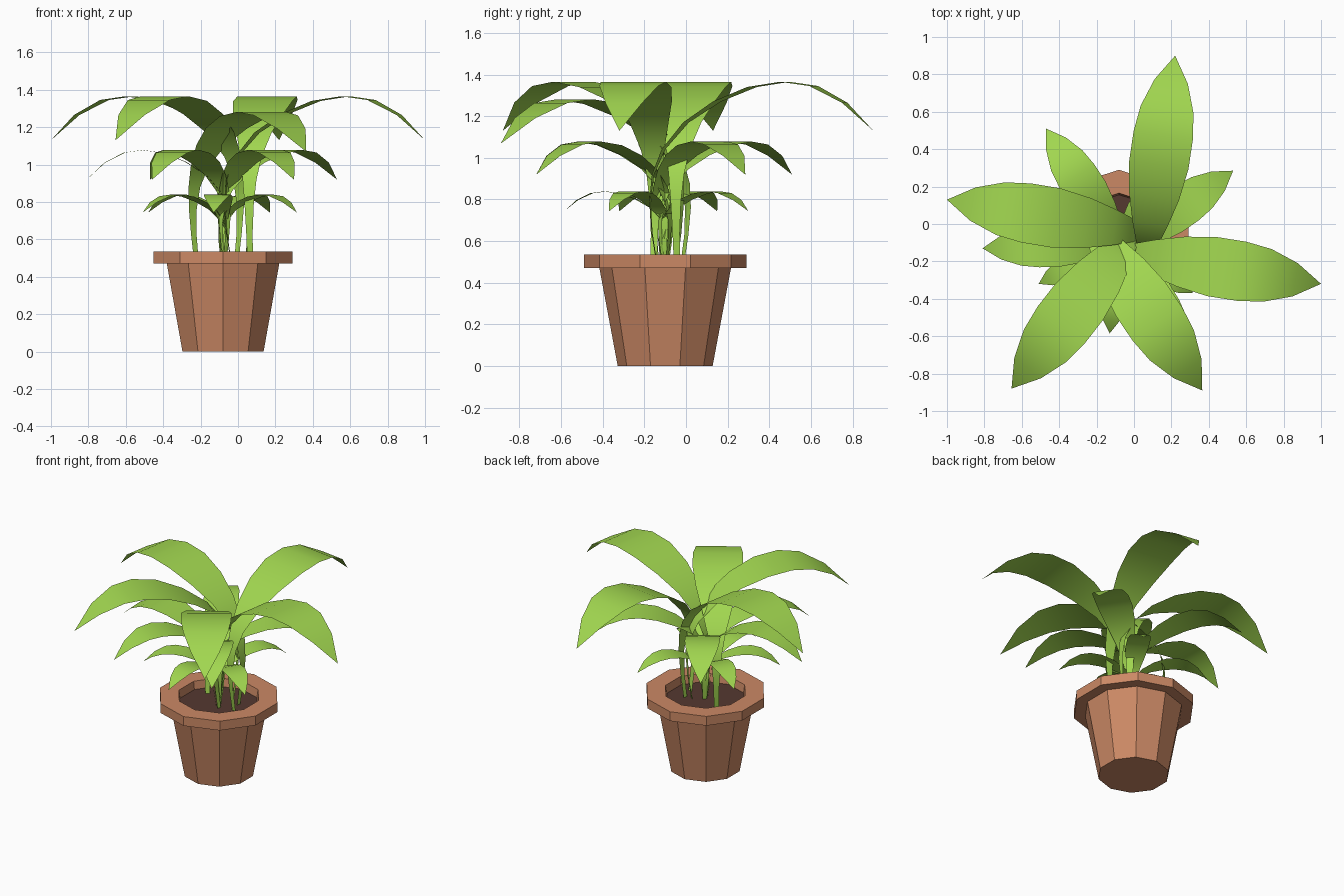
import bpy, bmesh, math
from mathutils import Vector

if "Cube" in bpy.data.objects:
    bpy.data.objects.remove(bpy.data.objects["Cube"])


def material(name, rgb):
    m = bpy.data.materials.new(name)
    m.diffuse_color = (*rgb, 1)
    m.use_nodes = True
    m.node_tree.nodes["Principled BSDF"].inputs["Base Color"].default_value = m.diffuse_color
    return m


terracotta = material("terracotta", (0.60, 0.25, 0.13))
soil_mat = material("dark_soil", (0.09, 0.04, 0.03))
green = material("leaf_green", (0.36, 0.68, 0.08))

CX, CY, SIDES = -0.08, -0.10, 10


def add_mesh(name, bm, mat, smooth=False):
    me = bpy.data.meshes.new(name)
    bm.to_mesh(me)
    bm.free()
    for p in me.polygons:
        p.use_smooth = smooth
    me.materials.append(mat)
    ob = bpy.data.objects.new(name, me)
    bpy.context.collection.objects.link(ob)
    return ob


def lathe(name, profile, mat, cap_start=False, cap_end=False):
    """Ten-sided turned body with corners on the y axis."""
    bm = bmesh.new()
    rings = []
    for r, z in profile:
        rings.append([bm.verts.new((CX + r * math.sin(2 * math.pi * i / SIDES),
                                    CY + r * math.cos(2 * math.pi * i / SIDES), z))
                      for i in range(SIDES)])
    for a, b in zip(rings, rings[1:]):
        for i in range(SIDES):
            j = (i + 1) % SIDES
            bm.faces.new((a[j], a[i], b[i], b[j]))
    if cap_start:
        bm.faces.new(rings[0])
    if cap_end:
        bm.faces.new(rings[-1][::-1])
    bm.normal_update()
    return add_mesh(name, bm, mat)


# Pot with overhanging rim, and soil
lathe("pot", [(0.228, 0), (0.316, 0.47), (0.39, 0.47), (0.39, 0.535),
              (0.265, 0.535), (0.255, 0.47)], terracotta, cap_start=True)
lathe("soil", [(0.257, 0.48)], soil_mat, cap_end=True)

# Leaf ribbon: distance from the root, height above the soil, width
LEAF = [(0.0, 0.0, 0.03), (-0.025, 0.16, 0.035), (-0.035, 0.31, 0.05),
        (-0.02, 0.44, 0.075), (0.03, 0.56, 0.115), (0.14, 0.69, 0.19),
        (0.29, 0.79, 0.27), (0.46, 0.86, 0.32), (0.62, 0.885, 0.32),
        (0.76, 0.865, 0.285), (0.91, 0.785, 0.18), (1.05, 0.65, 0.0)]
ROOT_Z = 0.48


def leaf(name, tip, degrees, length, height):
    a = math.radians(degrees)
    out = Vector((math.cos(a), math.sin(a), 0))
    side = Vector((-out.y, out.x, 0))
    root = Vector((*tip, ROOT_Z)) - out * LEAF[-1][0] * length
    bm = bmesh.new()
    prev = None
    for d, z, w in LEAF:
        p = root + out * d * length + Vector((0, 0, z * height))
        if w == 0:
            bm.faces.new((prev[1], prev[0], bm.verts.new(p)))
            break
        row = [bm.verts.new(p + side * s * w * length / 2) for s in (1, -1)]
        if prev:
            bm.faces.new((prev[0], prev[1], row[1], row[0]))
        prev = row
    bmesh.ops.recalc_face_normals(bm, faces=bm.faces)
    bm.normal_update()
    # upper side faces up
    if sum(f.normal.z * f.calc_area() for f in bm.faces) < 0:
        bmesh.ops.reverse_faces(bm, faces=bm.faces)
    add_mesh(name, bm, green, True)


# Large leaves: tip, heading, height factor
for i, (tip, ang, h) in enumerate([((0.22, 0.90), 81.5, 1), ((1.0, -0.32), -9, 1),
                                   ((0.365, -0.89), -56, 0.905),
                                   ((-0.655, -0.88), 232, 1),
                                   ((-1.0, 0.13), 170.5, 1)], 1):
    leaf(f"large_leaf_{i}", tip, ang, 1.0, h)

# Middle leaves
for i, (tip, ang) in enumerate([((-0.47, 0.51), 123), ((0.53, 0.285), 35),
                                ((0.30, -0.72), -59), ((-0.46, -0.72), 238),
                                ((-0.81, -0.13), 182)], 1):
    leaf(f"middle_leaf_{i}", tip, ang, 0.70, 0.675)

# Small leaves
for i, (tip, ang) in enumerate([((-0.51, -0.32), 207), ((-0.13, -0.585), 264),
                                ((0.315, -0.37), -34), ((0.17, 0.30), 59),
                                ((-0.48, 0.15), 148)], 1):
    leaf(f"small_leaf_{i}", tip, ang, 0.46, 0.405)
